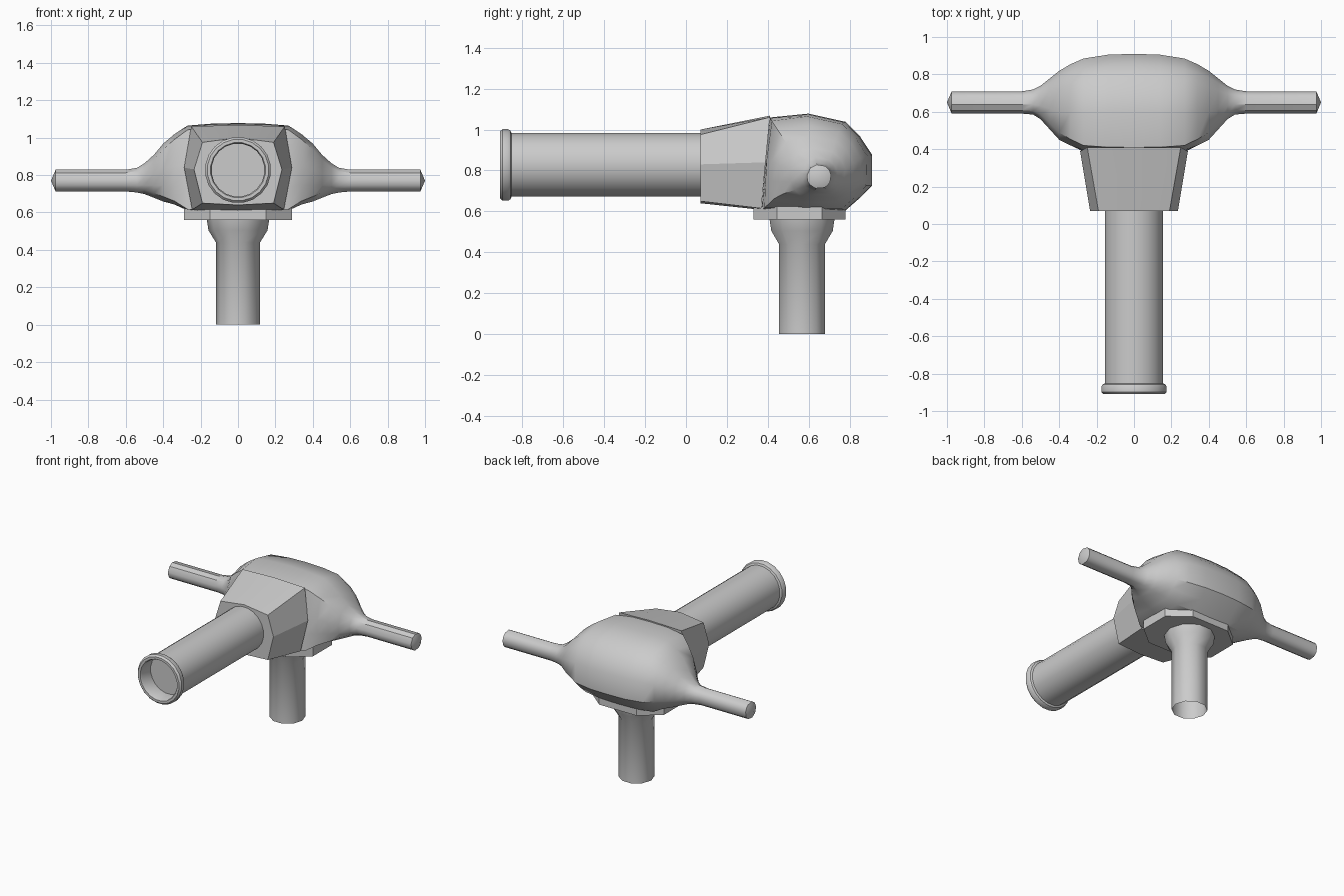
import bpy, bmesh, math
from mathutils import Vector

if "Cube" in bpy.data.objects:
    bpy.data.objects.remove(bpy.data.objects["Cube"])


def loft(name, rings, cap_start=True, cap_end=True, angle=35):
    """Skin equal-sized rings of points; one-point rings become tips."""
    bm = bmesh.new()
    loops = [[bm.verts.new(p) for p in r] for r in rings]
    for a, b in zip(loops, loops[1:]):
        n = max(len(a), len(b))
        for i in range(n):
            j = (i + 1) % n
            if len(a) == 1:
                bm.faces.new((a[0], b[j], b[i]))
            elif len(b) == 1:
                bm.faces.new((a[i], a[j], b[0]))
            else:
                bm.faces.new((a[i], a[j], b[j], b[i]))
    if cap_start and len(loops[0]) > 2:
        bm.faces.new(loops[0][::-1])
    if cap_end and len(loops[-1]) > 2:
        bm.faces.new(loops[-1])
    bmesh.ops.recalc_face_normals(bm, faces=bm.faces)
    me = bpy.data.meshes.new(name)
    bm.to_mesh(me)
    bm.free()
    ob = bpy.data.objects.new(name, me)
    bpy.context.collection.objects.link(ob)
    bpy.ops.object.select_all(action='DESELECT')
    ob.select_set(True)
    bpy.context.view_layer.objects.active = ob
    bpy.ops.object.shade_smooth_by_angle(angle=math.radians(angle))
    return ob


def circle(n, r, place, turn=0.5):
    return [place(r * math.cos(2 * math.pi * (i + turn) / n),
                  r * math.sin(2 * math.pi * (i + turn) / n)) for i in range(n)]


# Main housing with side arms: one cross-section swept along x
section = [(-.92, .92), (-.2, 1), (.5, .83), (.77, .53), (1, .15), (1, -.49),
           (.77, -.74), (.5, -1), (-.3, -1), (-1.08, -1), (-1.04, -.45), (-1, .1)]
# x, y min, y max, z min, z max, roundness
stations = [(0, .39, .91, .605, 1.078, 0), (.14, .39, .905, .605, 1.075, 0),
            (.27, .395, .885, .61, 1.065, .1), (.34, .42, .855, .64, 1.02, .35),
            (.40, .45, .82, .655, .97, .6), (.45, .505, .78, .675, .91, .8),
            (.50, .56, .74, .695, .865, 1), (.54, .585, .72, .704, .84, 1),
            (.60, .59, .71, .71, .83, 1), (.975, .59, .71, .71, .83, 1)]


def housing_ring(x, y0, y1, z0, z1, w):
    pts = []
    for p in section:
        u = Vector(p).lerp(Vector(p).normalized(), w)
        pts.append((x, (y0 + y1) / 2 + u.x * (y1 - y0) / 2,
                    (z0 + z1) / 2 + u.y * (z1 - z0) / 2))
    return pts


right = [housing_ring(*s) for s in stations] + [[(1, .65, .77)]]
left = [[(-x, y, z) for x, y, z in r] for r in right[:0:-1]]
loft("housing_with_arms", left + right)

# Faceted front collar, running back into the housing
front = [(0, 1.0), (.19, .975), (.235, .83), (.19, .65), (0, .64)]
back = [(0, 1.068), (.25, 1.06), (.288, .84), (.245, .615), (0, .608)]


def collar_ring(half, y_at):
    full = half + [(-x, z) for x, z in half[-2:0:-1]]
    return [(x, y_at(z), z) for x, z in full]


loft("front_collar", [collar_ring(front, lambda z: .07),
                      collar_ring(back, lambda z: .367 + .095 * (z - .61))], angle=20)

# Barrel with rolled lip and recessed bore
barrel = [(.12, .157), (-.852, .157), (-.858, .17), (-.87, .177), (-.897, .177),
          (-.91, .165), (-.91, .148), (-.90, .142), (-.80, .142)]
loft("barrel", [circle(20, r, lambda a, b, y=y: (a, y, .827 + b)) for y, r in barrel])

# Base plate: stretched octagon under the housing
outline = [(.29, .11), (.15, .225), (-.15, .225), (-.29, .11),
           (-.29, -.11), (-.15, -.225), (.15, -.225), (.29, -.11)]
loft("base_plate", [[(x, .555 + y, z) for x, y in outline] for z in (.56, .625)])

# Open-ended post flaring up to the plate
post = [(0, .118), (.44, .118), (.505, .158), (.57, .168)]
loft("post", [circle(10, r, lambda a, b, z=z: (a, .567 + b, z), 0) for z, r in post],
     cap_start=False, angle=40)
